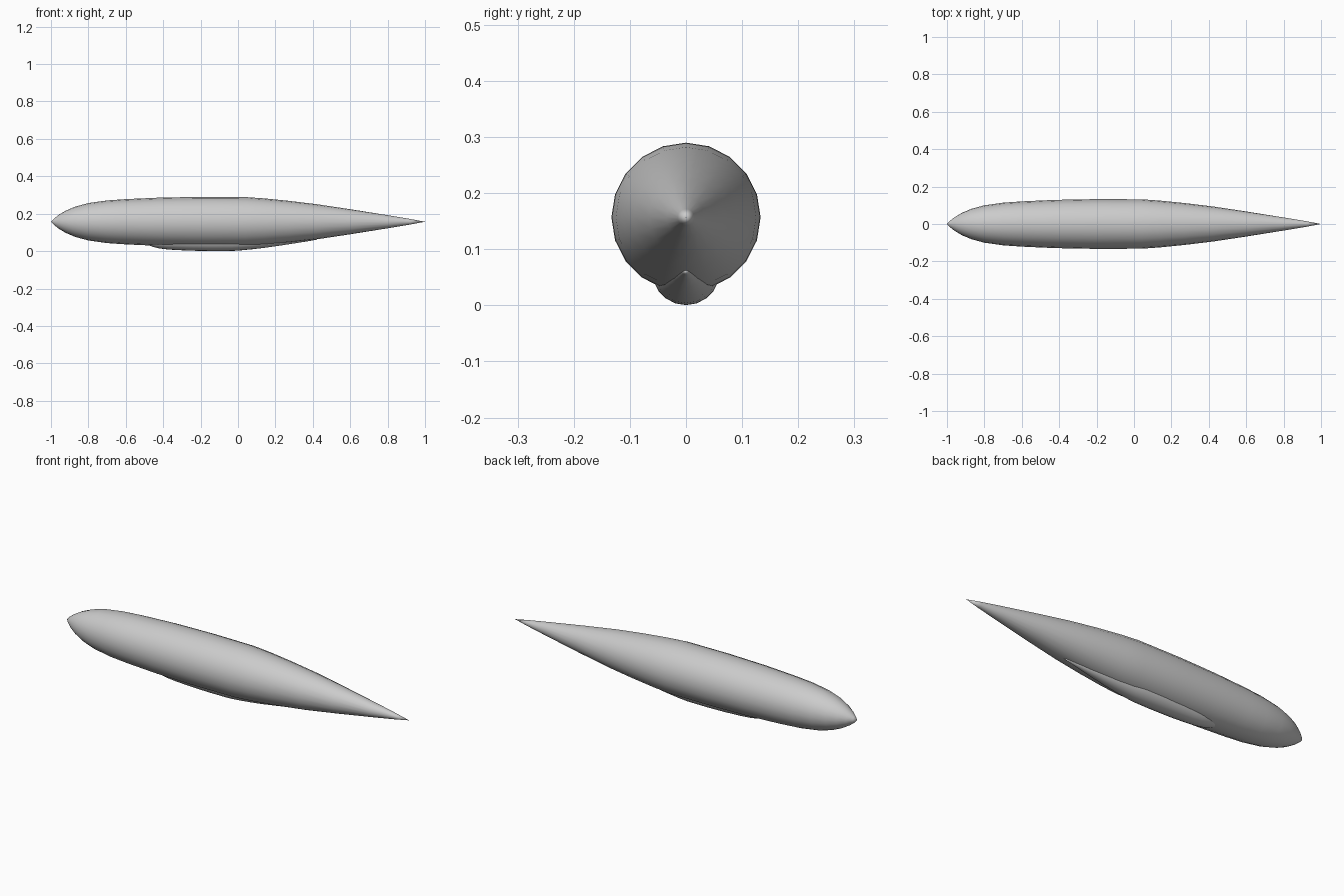
import bpy, bmesh, math
from mathutils import Vector

cube = bpy.data.objects.get("Cube")
if cube:
    bpy.data.objects.remove(cube, do_unlink=True)

SIDES = 20

# Hull outline along x: position, radius
PROFILE = [(-0.985, 0.016), (-0.96, 0.036), (-0.92, 0.06), (-0.87, 0.081),
           (-0.8, 0.1), (-0.7, 0.114), (-0.6, 0.121), (-0.42, 0.129),
           (-0.2, 0.133), (0.04, 0.132), (0.14, 0.125), (0.27, 0.112),
           (0.42, 0.094), (0.6, 0.067), (0.8, 0.035), (0.92, 0.015)]

grey = bpy.data.materials.new("light_grey")
grey.use_nodes = True
colour = (0.6, 0.6, 0.6, 1)
grey.diffuse_color = colour
grey.node_tree.nodes["Principled BSDF"].inputs["Base Color"].default_value = colour


def spindle(name, centre, length, width):
    """Revolve the outline about x, closed to a point at both ends."""
    bm = bmesh.new()
    rings = []
    for x, r in PROFILE:
        angles = [math.tau * i / SIDES for i in range(SIDES)]
        rings.append([bm.verts.new((x * length, r * width * math.cos(a),
                                    r * width * math.sin(a))) for a in angles])
    nose = bm.verts.new((-length, 0, 0))
    tail = bm.verts.new((length, 0, 0))
    for i in range(SIDES):
        j = (i + 1) % SIDES
        for a, b in zip(rings, rings[1:]):
            bm.faces.new((a[i], a[j], b[j], b[i]))
        bm.faces.new((nose, rings[0][j], rings[0][i]))
        bm.faces.new((tail, rings[-1][i], rings[-1][j]))
    bmesh.ops.recalc_face_normals(bm, faces=bm.faces)
    for f in bm.faces:
        f.smooth = True
    mesh = bpy.data.meshes.new(name)
    bm.to_mesh(mesh)
    bm.free()
    mesh.materials.append(grey)
    obj = bpy.data.objects.new(name, mesh)
    obj.location = Vector(centre)
    bpy.context.collection.objects.link(obj)
    return obj


# Main hull and the smaller pod half sunk in its underside
spindle("hull", (0, 0, 0.157), 1, 1)
spindle("belly_pod", (-0.05, 0, 0.061), 0.47, 0.455)
